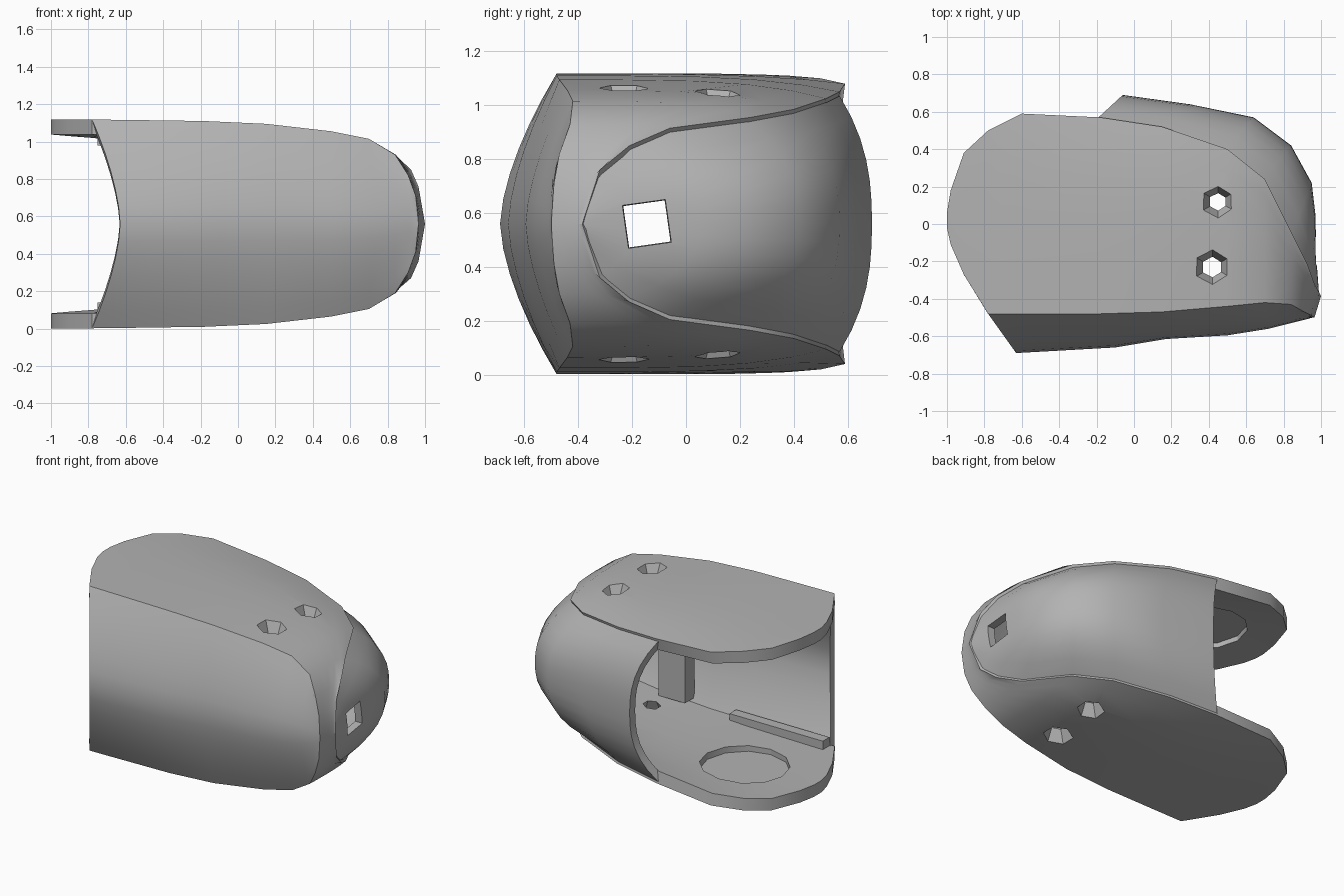
import bpy, bmesh, math
from mathutils import Vector, Matrix

if "Cube" in bpy.data.objects:
    bpy.data.objects.remove(bpy.data.objects["Cube"], do_unlink=True)

MID = 0.56  # height of the plane of symmetry

grey = bpy.data.materials.new("plain grey")
grey.use_nodes = True
colour = (0.45, 0.45, 0.45, 1)
grey.diffuse_color = colour
grey.node_tree.nodes["Principled BSDF"].inputs["Base Color"].default_value = colour


def activate(obj):
    bpy.ops.object.select_all(action='DESELECT')
    obj.select_set(True)
    bpy.context.view_layer.objects.active = obj


def link(name, bm):
    mesh = bpy.data.meshes.new(name)
    bm.to_mesh(mesh)
    bm.free()
    obj = bpy.data.objects.new(name, mesh)
    bpy.context.collection.objects.link(obj)
    mesh.materials.append(grey)
    return obj


def sheet(name, rows, thickness):
    """Skin a grid of points and thicken it inward."""
    bm = bmesh.new()
    grid = [[bm.verts.new(p) for p in row] for row in rows]
    for a, b in zip(grid, grid[1:]):
        for i in range(len(a) - 1):
            bm.faces.new((a[i], a[i + 1], b[i + 1], b[i]))
    bmesh.ops.remove_doubles(bm, verts=bm.verts, dist=0.001)
    bm.normal_update()
    centre = Vector((0, 0, MID))
    outward = sum(f.normal.dot(f.calc_center_median() - centre) * f.calc_area() for f in bm.faces)
    if outward < 0:
        bmesh.ops.reverse_faces(bm, faces=bm.faces)
    obj = link(name, bm)
    solid = obj.modifiers.new("thickness", 'SOLIDIFY')
    solid.thickness = thickness
    solid.offset = -1
    activate(obj)
    bpy.ops.object.modifier_apply(modifier=solid.name)
    return obj


def cut(obj, sides, r1, r2, depth, matrix):
    """Subtract a tapered prism and discard the cutter."""
    bm = bmesh.new()
    bmesh.ops.create_cone(bm, cap_ends=True, segments=sides, radius1=r1, radius2=r2,
                          depth=depth, matrix=matrix)
    tool = link("cutter", bm)
    tool.hide_render = True
    mod = obj.modifiers.new("cut", 'BOOLEAN')
    mod.object = tool
    mod.operation = 'DIFFERENCE'
    mod.solver = 'EXACT'
    mod.use_self = True
    activate(obj)
    bpy.ops.object.modifier_apply(modifier=mod.name)
    bpy.data.objects.remove(tool, do_unlink=True)


def bulged(edges, mids, power, steps=12):
    """Vertical arcs from upper edge to lower edge through a middle point."""
    rows = []
    for (x, y, h), (mx, my) in zip(edges, mids):
        row = []
        for i in range(steps + 1):
            t = 1 - 2 * i / steps
            k = 1 - abs(t) ** power
            row.append((x + (mx - x) * k, y + (my - y) * k, MID + h * t))
        rows.append(row)
    return rows


# Wrap-around strap, half profile: front x, y, height; back x, y, height
profile = [
    (-1.0, -0.02, .558, -1.0, .06, .558),
    (-.98, -.11, .558, -.98, .18, .556),
    (-.91, -.27, .558, -.91, .38, .55),
    (-.78, -.48, .558, -.78, .5, .54),
    (-.6, -.48, .556, -.6, .59, .52),
    (-.18, -.48, .55, -.18, .57, .49),
    (.15, -.47, .535, .15, .52, .465),
    (.5, -.44, .495, .5, .4, .425),
    (.7, -.42, .455, .7, .24, .395),
    (.84, -.43, .37, .85, -.06, .355),
    (.91, -.47, .26, .925, -.21, .29),
    (.95, -.49, .15, .965, -.32, .2),
    (.965, -.5, 0, 1.0, -.385, 0),
]


def strap_row(p, side):
    front, back = Vector(p[:3]), Vector(p[3:])
    row = []
    for f in (0, .25, .5, .7, .87, 1):
        q = front.lerp(back, f)
        h = front.z + (back.z - front.z) * f ** 4
        row.append((q.x, q.y, MID + side * h))
    return row


rows = [strap_row(p, 1) for p in profile] + [strap_row(p, -1) for p in profile[-2::-1]]
strap = sheet("wraparound_strap", rows, 0.08)

# Bulging front wall closing the strap
front_edges = [p[:3] for p in profile[3:]]
front_mids = [(-.63, -.69), (-.45, -.68), (-.1, -.66), (.17, -.615), (.5, -.595),
              (.72, -.56), (.84, -.53), (.92, -.51), (.955, -.5), (.965, -.5)]
front_wall = sheet("front_wall", bulged(front_edges, front_mids, 1.6), 0.05)

# Full, rounded back dome, set slightly under the strap edge
dome_edges = [(p[3] - .01, p[4], max(p[5] - .015, .04)) for p in profile[5:]]
dome_mids = [(-.06, .69), (.3, .64), (.64, .57), (.84, .42),
             (.95, .22), (.97, .05), (.975, -.18), (.99, -.385)]
dome = sheet("back_dome", bulged(dome_edges, dome_mids, 2.5), 0.05)

# Tapered screw holes and round inner recesses, on top and bottom alike
for side in (1, -1):
    flip = Matrix.Rotation(0 if side > 0 else math.pi, 4, 'X')
    for x, y in ((.45, .12), (.42, -.23)):
        cut(strap, 6, .035, .11, .16, Matrix.Translation((x, y, MID + side * .46)) @ flip)
    cut(strap, 12, .28, .28, .15, Matrix.Translation((-.49, .07, MID + side * .435)))

# Square hole in the rounded end
aim = Matrix.Rotation(math.pi / 2, 4, 'Y') @ Matrix.Rotation(math.radians(53), 4, 'Z')
cut(dome, 4, .1, .125, .3, Matrix.Translation((.96, -.145, MID)) @ aim)


def block(name, centre, size):
    bm = bmesh.new()
    bmesh.ops.create_cube(bm, size=1, matrix=Matrix.Translation(centre) @ Matrix.Diagonal((*size, 1)))
    return link(name, bm)


# Inner ribs along the front wall, and a stiffening post
for label, side in (("upper", 1), ("lower", -1)):
    block(label + "_inner_rib", (-.4, -.43, MID + side * .455), (.7, .07, .07))
block("inner_post", (.36, -.41, MID), (.2, .1, .84))

for obj in (strap, front_wall, dome):
    activate(obj)
    bpy.ops.object.shade_smooth_by_angle(angle=math.radians(30))
